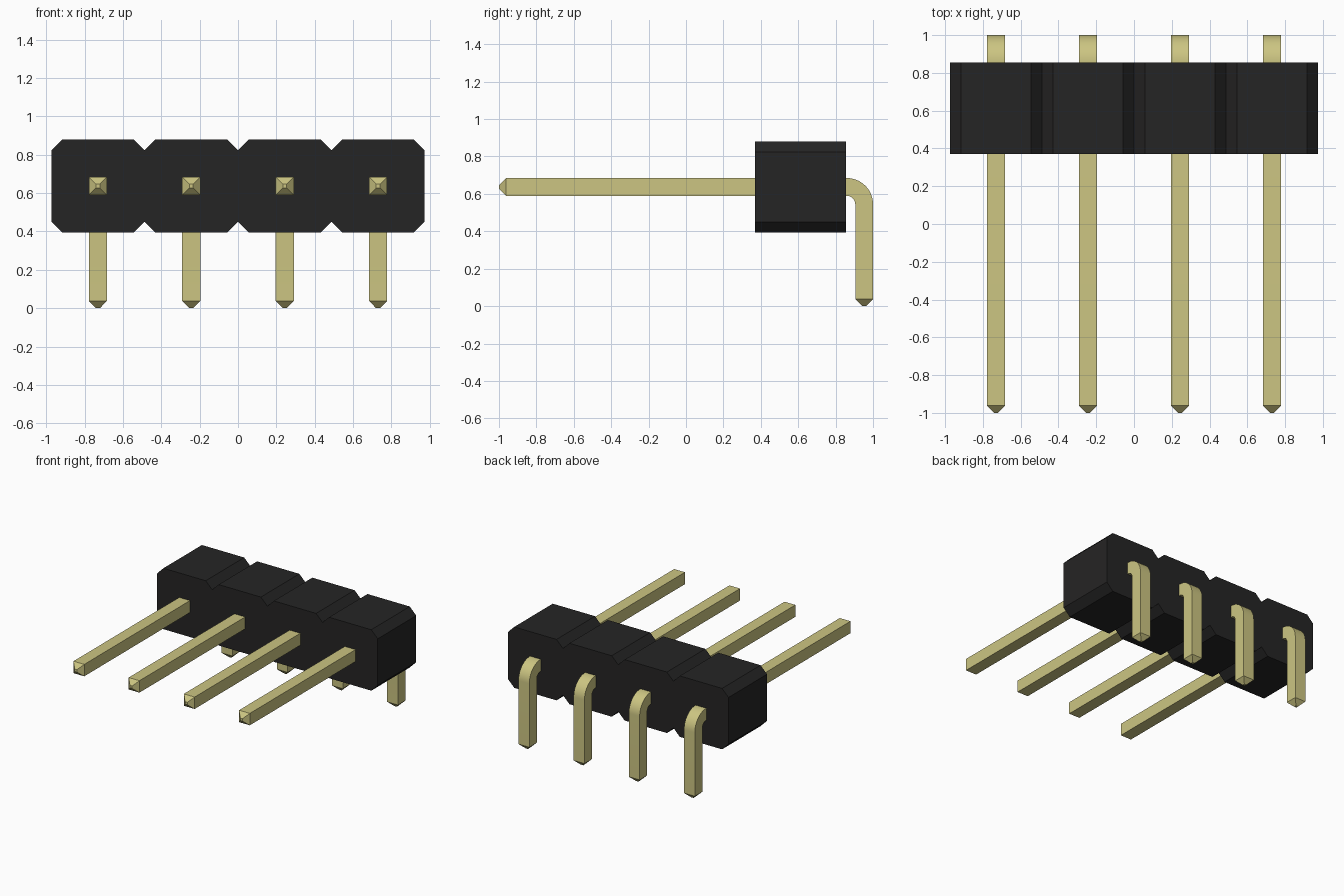
import bpy, bmesh, math
from mathutils import Vector

cube = bpy.data.objects.get("Cube")
if cube:
    bpy.data.objects.remove(cube)

PITCH, COUNT = 0.487, 4
Z_MID, HALF_PIN = 0.637, 0.0475


def material(name, color):
    m = bpy.data.materials.new(name)
    m.use_nodes = True
    m.diffuse_color = color
    bsdf = next(n for n in m.node_tree.nodes if n.type == 'BSDF_PRINCIPLED')
    bsdf.inputs["Base Color"].default_value = color
    return m


black = material("black plastic", (0.0185, 0.018, 0.018, 1))
gold = material("pale gold metal", (0.604, 0.558, 0.223, 1))


def finish(name, bm, mat):
    bmesh.ops.recalc_face_normals(bm, faces=bm.faces)
    mesh = bpy.data.meshes.new(name)
    bm.to_mesh(mesh)
    bm.free()
    mesh.materials.append(mat)
    obj = bpy.data.objects.new(name, mesh)
    bpy.context.collection.objects.link(obj)
    return obj


# Housing: one notched outline, extruded front to back
def make_housing(front=0.37, back=0.855, half=0.243, cut=0.057):
    xs = [(i - (COUNT - 1) / 2) * PITCH for i in range(COUNT)]
    h = PITCH / 2
    top = [(xs[0] - h, half - cut)]
    for x in xs:
        top += [(x - h + cut, half), (x + h - cut, half), (x + h, half - cut)]
    outline = top + [(x, -z) for x, z in reversed(top)]
    bm = bmesh.new()
    face = bm.faces.new([bm.verts.new((x, front, Z_MID + z)) for x, z in outline])
    new = bmesh.ops.extrude_face_region(bm, geom=[face])["geom"]
    bmesh.ops.translate(bm, vec=(0, back - front, 0),
                        verts=[v for v in new if isinstance(v, bmesh.types.BMVert)])
    return finish("housing", bm, black)


# Pin: square section swept along a bent path, with tapered ends
def make_pin(name, x):
    taper, tip, steps = 0.038, 0.01, 14
    radius = 0.0925
    y_leg = 1 - HALF_PIN
    # each station: y, z, angle below horizontal, half width
    stations = [(-1, Z_MID, 0, tip), (-1 + taper, Z_MID, 0, HALF_PIN)]
    for i in range(steps + 1):
        a = math.pi / 2 * i / steps
        stations.append((y_leg - radius + radius * math.sin(a),
                         Z_MID - radius + radius * math.cos(a), a, HALF_PIN))
    stations += [(y_leg, taper, math.pi / 2, HALF_PIN), (y_leg, 0, math.pi / 2, tip)]

    bm = bmesh.new()
    rings = []
    for y, z, a, w in stations:
        up = Vector((0, math.sin(a), math.cos(a)))
        side = Vector((1, 0, 0))
        rings.append([bm.verts.new(Vector((x, y, z)) + side * w * sx + up * w * sz)
                      for sx, sz in ((-1, -1), (1, -1), (1, 1), (-1, 1))])
    for r, s in zip(rings, rings[1:]):
        for k in range(4):
            n = (k + 1) % 4
            bm.faces.new((r[k], r[n], s[n], s[k]))
    bm.faces.new(rings[0])
    bm.faces.new(rings[-1])
    pin = finish(name, bm, gold)
    bpy.ops.object.select_all(action='DESELECT')
    pin.select_set(True)
    bpy.context.view_layer.objects.active = pin
    bpy.ops.object.shade_smooth_by_angle(angle=math.radians(25))


make_housing()
for i in range(COUNT):
    make_pin(f"bent_pin_{i + 1}", (i - (COUNT - 1) / 2) * PITCH)
